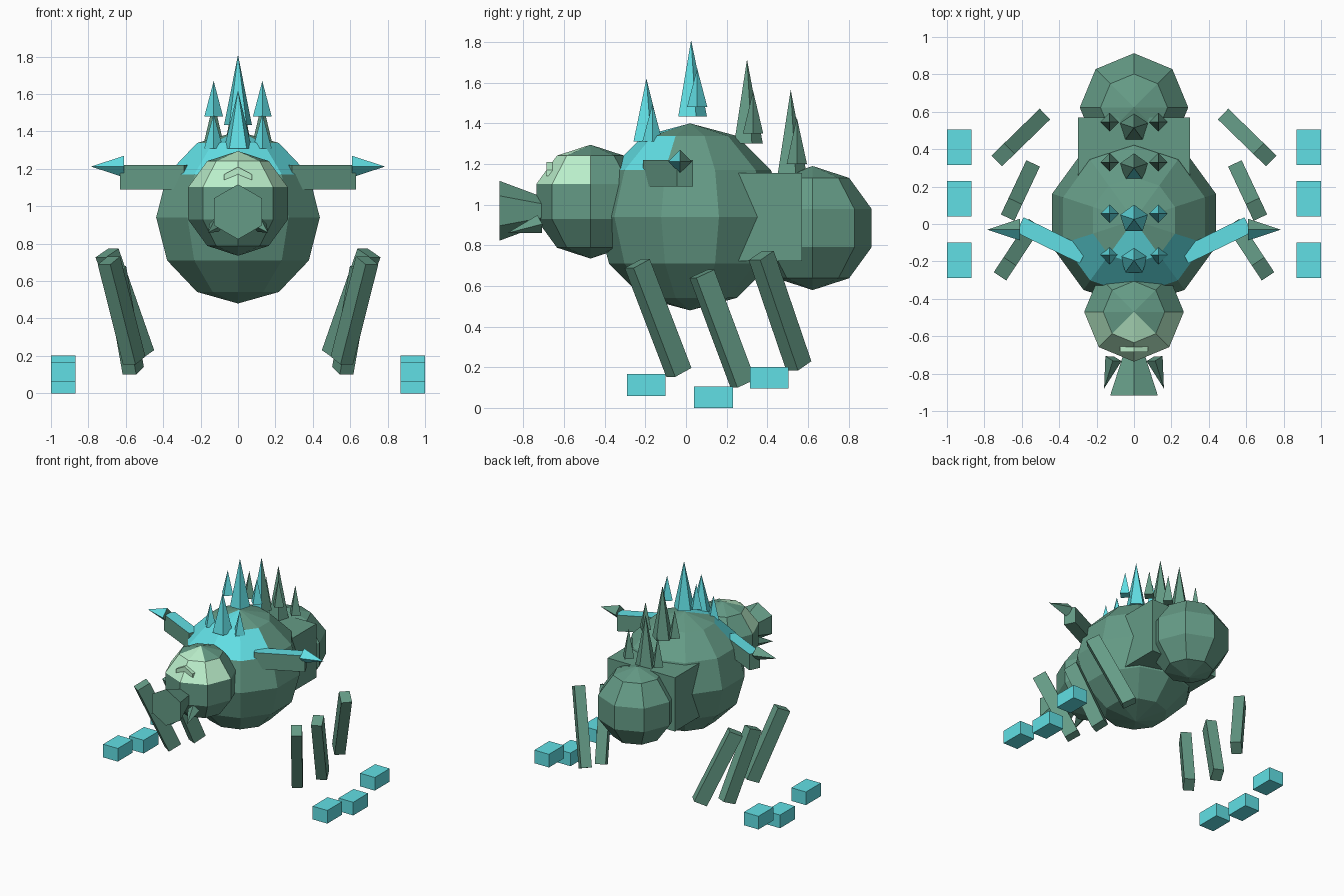
import bpy, bmesh
from math import sin, cos, pi, atan2, radians
from mathutils import Vector, Matrix

if "Cube" in bpy.data.objects:
    bpy.data.objects.remove(bpy.data.objects["Cube"])


def material(name, rgb):
    m = bpy.data.materials.new(name)
    m.diffuse_color = (*rgb, 1)
    m.use_nodes = True
    m.node_tree.nodes["Principled BSDF"].inputs["Base Color"].default_value = m.diffuse_color
    return m


GREEN = material("green", (0.13, 0.33, 0.24))
BLUE = material("blue", (0.12, 0.74, 0.78))
PALE = material("pale_green", (0.50, 0.87, 0.60))


def finish(name, bm, mats, pick=None):
    """Turn a bmesh into an object; pick(centre, normal) is True for the second material."""
    bmesh.ops.recalc_face_normals(bm, faces=bm.faces)
    bm.normal_update()
    if pick:
        for f in bm.faces:
            f.material_index = int(pick(f.calc_center_median(), f.normal))
    me = bpy.data.meshes.new(name)
    bm.to_mesh(me)
    bm.free()
    for m in mats:
        me.materials.append(m)
    ob = bpy.data.objects.new(name, me)
    bpy.context.collection.objects.link(ob)
    return ob


def ball(name, c, r, segs, rings, mats, pick=None):
    """Low-poly sphere with a vertex column facing the front."""
    bm = bmesh.new()
    rows = []
    for i in range(1, rings):
        t = pi * i / rings
        rows.append([bm.verts.new((c[0] + r * sin(t) * sin(2 * pi * k / segs),
                                   c[1] - r * sin(t) * cos(2 * pi * k / segs),
                                   c[2] + r * cos(t))) for k in range(segs)])
    top = bm.verts.new((c[0], c[1], c[2] + r))
    bot = bm.verts.new((c[0], c[1], c[2] - r))
    for k in range(segs):
        n = (k + 1) % segs
        bm.faces.new((top, rows[0][k], rows[0][n]))
        bm.faces.new((bot, rows[-1][n], rows[-1][k]))
        for a, b in zip(rows, rows[1:]):
            bm.faces.new((a[k], b[k], b[n], a[n]))
    return finish(name, bm, mats, pick)


def beam(name, a, b, w, h, mats, pick=None):
    """Box from a to b; w is the level width, h the other thickness."""
    a, b = Vector(a), Vector(b)
    z = (b - a).normalized()
    x = z.cross(Vector((0, 0, 1))).normalized()
    y = z.cross(x)
    rot = Matrix((x, y, z)).transposed().to_4x4()
    bm = bmesh.new()
    bmesh.ops.create_cube(bm, size=1, matrix=Matrix.Translation((a + b) / 2) @ rot
                          @ Matrix.Diagonal((w, h, (b - a).length, 1)))
    return finish(name, bm, mats, pick)


def box(name, lo, hi, mats):
    lo, hi = Vector(lo), Vector(hi)
    bm = bmesh.new()
    bmesh.ops.create_cube(bm, size=1, matrix=Matrix.Translation((lo + hi) / 2)
                          @ Matrix.Diagonal((*(hi - lo), 1)))
    return finish(name, bm, mats)


def cone(name, a, b, ra, rb, n, mats, pick=None):
    """Cone or frustum from a to b; first corner points to +y (upright) or up (lying)."""
    a, b = Vector(a), Vector(b)
    d = (b - a).normalized()
    ref = Vector((0, 1, 0)) if abs(d.z) > 0.9 else Vector((0, 0, 1))
    u = (ref - d * ref.dot(d)).normalized()
    v = d.cross(u)
    bm = bmesh.new()

    def ring(c, r):
        if r == 0:
            return [bm.verts.new(c)] * n
        return [bm.verts.new(c + r * (u * cos(2 * pi * k / n) + v * sin(2 * pi * k / n)))
                for k in range(n)]
    A, B = ring(a, ra), ring(b, rb)
    bm.faces.new(A)
    if rb:
        bm.faces.new(B)
    for k in range(n):
        m = (k + 1) % n
        bm.faces.new((A[k], A[m], B[m], B[k]) if rb else (A[k], A[m], B[0]))
    return finish(name, bm, mats, pick)


def front_angle(p, cy):
    return abs(atan2(p.x, cy - p.y))


# body with blue shoulder patch
ball("body", (0, 0.02, 0.94), 0.46, 10, 6, [GREEN, BLUE],
     lambda p, n: p.z > 1.2 and front_angle(p, 0.02) < radians(36 if p.z > 1.33 else 72))

# head with pale face, brow mark and snout
ball("head", (0, -0.47, 1.015), 0.28, 8, 5, [GREEN, PALE],
     lambda p, n: p.z > 1.1 and front_angle(p, -0.47) < radians(45 if p.z > 1.24 else 90))
bm = bmesh.new()
pts = [(-0.075, 1.14), (0, 1.17), (0.075, 1.14), (0.075, 1.17), (0, 1.21), (-0.075, 1.17)]
front = bm.faces.new([bm.verts.new((x, -0.685, z)) for x, z in pts])
ext = bmesh.ops.extrude_face_region(bm, geom=[front])["geom"]
bmesh.ops.translate(bm, vec=(0, 0.08, 0), verts=[g for g in ext if isinstance(g, bmesh.types.BMVert)])
finish("brow_mark", bm, [PALE])
cone("snout", (0, -0.70, 0.97), (0, -0.917, 0.97), 0.066, 0.147, 6, [GREEN])

# waist block and abdomen
box("waist", (-0.30, 0.12, 0.723), (0.30, 0.57, 1.156), [GREEN])
ball("abdomen", (0, 0.623, 0.885), 0.305, 8, 5, [GREEN])

# back spikes: y, base z, tip z, side base z, side tip z, colouring
rows = [(-0.195, 1.31, 1.62, 1.31, 1.495, "blue"),
        (0.025, 1.435, 1.81, 1.48, 1.67, "blue"),
        (0.30, 1.30, 1.715, 1.35, 1.56, "mixed"),
        (0.515, 1.155, 1.565, 1.20, 1.43, "green")]
rule = {"blue": lambda p, n: True, "green": lambda p, n: False,
        "mixed": lambda p, n: n.y < -0.8}
for i, (y, z0, z1, s0, s1, kind) in enumerate(rows, 1):
    cone(f"back_spike_{i}", (0, y, z0), (0, y, z1), 0.078, 0, 5, [GREEN, BLUE], rule[kind])
    for side, s in (("left", -1), ("right", 1)):
        cone(f"small_spike_{i}_{side}", (s * 0.13, y + 0.03, s0), (s * 0.13, y + 0.03, s1),
             0.05, 0, 4, [GREEN, BLUE], rule[kind])

# mirrored limbs: legs as top and bottom points, feet as y and z start
legs = [((0.69, -0.24, 0.71), (0.555, -0.035, 0.175)),
        ((0.655, 0.078, 0.66), (0.56, 0.28, 0.12)),
        ((0.70, 0.37, 0.75), (0.51, 0.555, 0.207))]
feet = [(-0.29, 0.06), (0.04, 0.0), (0.315, 0.095)]
for side, s in (("left", -1), ("right", 1)):
    m = lambda p: (s * p[0], p[1], p[2])
    for i, (a, b) in enumerate(legs, 1):
        beam(f"leg_{i}_{side}", m(a), m(b), 0.08, 0.105, [GREEN])
    for i, (y, z) in enumerate(feet, 1):
        x0, x1 = sorted((s * 0.87, s * 1.0))
        box(f"foot_{i}_{side}", (x0, y, z), (x1, y + 0.19, z + 0.106), [BLUE])
    # arm with blue top and pointed tip
    beam(f"arm_{side}", m((0.27, -0.17, 1.155)), m((0.61, -0.005, 1.155)), 0.09, 0.13,
         [GREEN, BLUE], lambda p, n: n.z > 0.8)
    cone(f"arm_tip_{side}", m((0.61, -0.03, 1.212)), m((0.785, -0.03, 1.212)), 0.058, 0, 4,
         [GREEN, BLUE], lambda p, n: n.y < -0.1)
    cone(f"tusk_{side}", m((0.11, -0.72, 0.905)), m((0.16, -0.88, 0.86)), 0.045, 0, 4, [GREEN])
